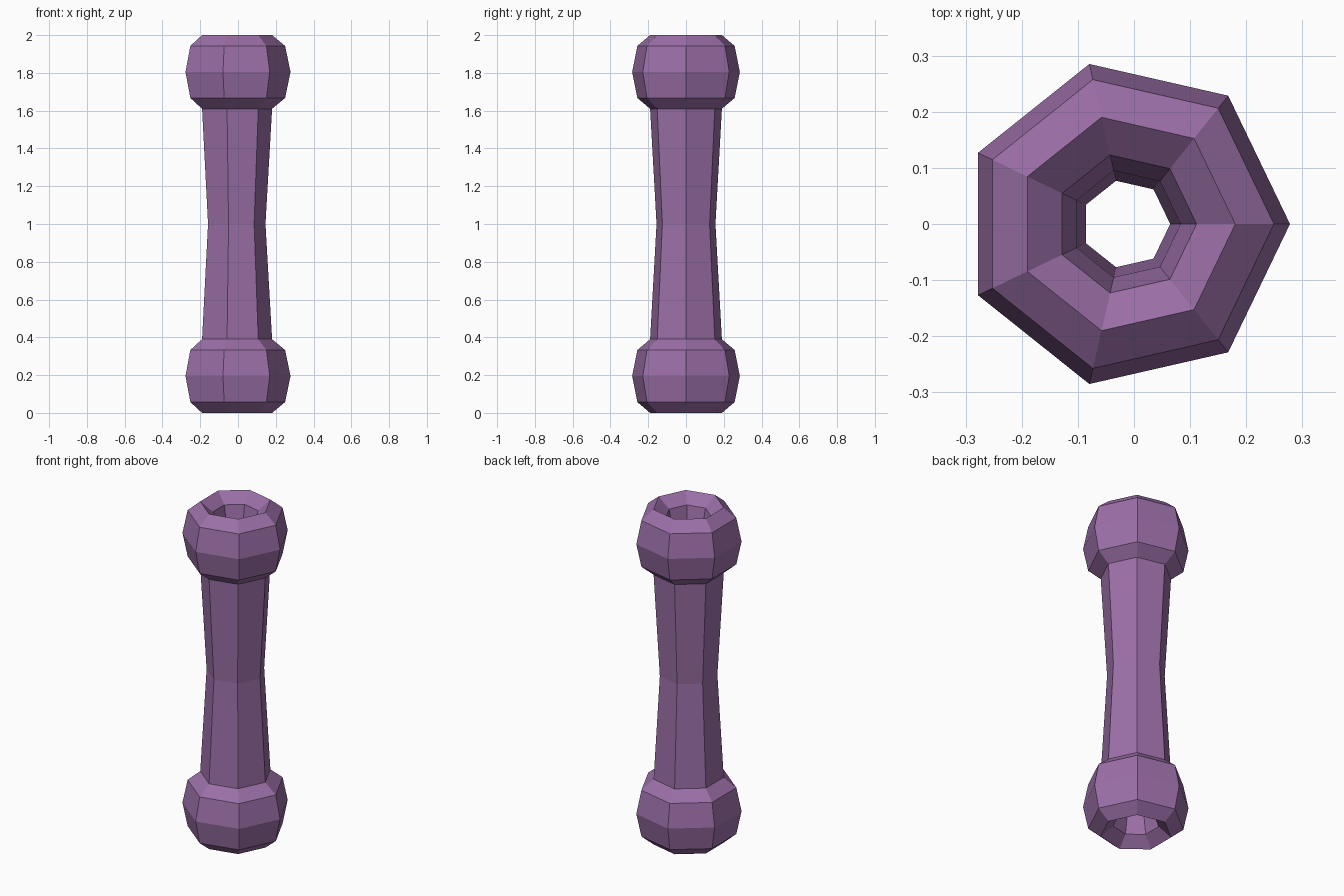
import bpy, bmesh, math

if "Cube" in bpy.data.objects:
    bpy.data.objects.remove(bpy.data.objects["Cube"])

SIDES = 7
CX = -0.0145          # centres the seven-sided outline on x = 0
RING, TUBE, STRETCH = 0.195, 0.0975, 2.0   # end bead: ring tall in z
BEAD_Z = 2.0 - TUBE * STRETCH


def bead_point(deg):
    a = math.radians(deg)
    return RING + TUBE * math.cos(a), BEAD_Z + TUBE * STRETCH * math.sin(a)


# Upper half profile: bore, over the bead, down to the neck
upper = [bead_point(d) for d in (180, 135, 90, 45, 0, -45, -90)]
lower = [(r, 2.0 - z) for r, z in reversed(upper)]
profile = [(0.079, 1.0)] + upper + [(0.16, 1.0)] + lower

# Revolve the closed profile into a hollow handle
bm = bmesh.new()
rings = []
for i in range(SIDES):
    a = 2 * math.pi * i / SIDES
    rings.append([bm.verts.new((CX + r * math.cos(a), r * math.sin(a), z))
                  for r, z in profile])
n = len(profile)
for i in range(SIDES):
    p, q = rings[i], rings[(i + 1) % SIDES]
    for j in range(n):
        k = (j + 1) % n
        bm.faces.new((p[j], q[j], q[k], p[k]))
bmesh.ops.recalc_face_normals(bm, faces=bm.faces)

mesh = bpy.data.meshes.new("hollow_handle")
bm.to_mesh(mesh)
bm.free()
handle = bpy.data.objects.new("hollow_handle", mesh)
bpy.context.collection.objects.link(handle)

# Purple finish
mat = bpy.data.materials.new("purple")
mat.diffuse_color = (0.33, 0.16, 0.39, 1)
mat.use_nodes = True
mat.node_tree.nodes["Principled BSDF"].inputs["Base Color"].default_value = mat.diffuse_color
mesh.materials.append(mat)
